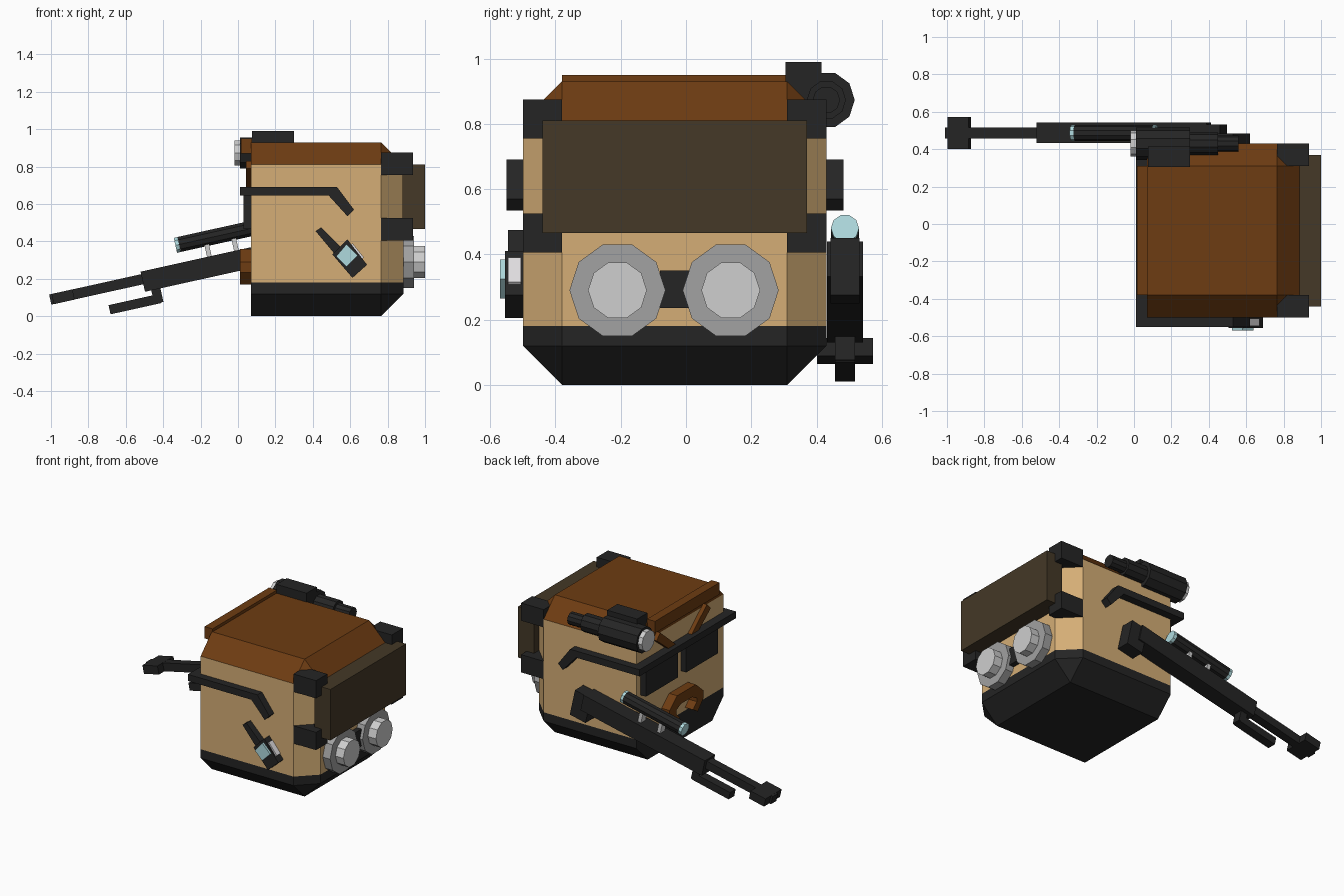
import bpy, bmesh, math
from mathutils import Matrix, Vector

if "Cube" in bpy.data.objects:
    bpy.data.objects.remove(bpy.data.objects["Cube"])


def mat(name, r, g, b):
    m = bpy.data.materials.new(name)
    m.diffuse_color = (r, g, b, 1)
    m.use_nodes = True
    m.node_tree.nodes["Principled BSDF"].inputs["Base Color"].default_value = m.diffuse_color
    return m


TAN = mat("tan canvas", .66, .42, .18)
BROWN = mat("brown leather", .155, .045, .006)
DARK = mat("dark brown", .058, .040, .020)
BLACK = mat("black", .018, .018, .018)
GREY = mat("mid grey", .36, .36, .36)
LIGHT = mat("light grey", .62, .62, .62)
TEAL = mat("pale teal glass", .43, .70, .73)
WHITE = mat("off white", .75, .73, .75)


def finish(name, bm, material):
    bmesh.ops.remove_doubles(bm, verts=bm.verts, dist=1e-5)
    bmesh.ops.recalc_face_normals(bm, faces=bm.faces)
    me = bpy.data.meshes.new(name)
    bm.to_mesh(me)
    bm.free()
    me.materials.append(material)
    ob = bpy.data.objects.new(name, me)
    bpy.context.collection.objects.link(ob)
    return ob


def loft(name, rings, material):
    bm = bmesh.new()
    vs = [[bm.verts.new(p) for p in r] for r in rings]
    n = len(vs[0])
    for a, b in zip(vs, vs[1:]):
        for i in range(n):
            j = (i + 1) % n
            bm.faces.new((a[i], a[j], b[j], b[i]))
    bm.faces.new(vs[0])
    bm.faces.new(vs[-1])
    bmesh.ops.dissolve_degenerate(bm, dist=1e-5, edges=bm.edges)
    return finish(name, bm, material)


def prism_x(name, pts, x0, x1, material):
    """Extrude a (y, z) profile along x."""
    return loft(name, [[(x, y, z) for y, z in pts] for x in (x0, x1)], material)


def prism_y(name, pts, y0, y1, material):
    """Extrude an (x, z) profile along y."""
    return loft(name, [[(x, y, z) for x, z in pts] for y in (y0, y1)], material)


def box(name, x0, x1, y0, y1, z0, z1, material):
    return prism_x(name, [(y0, z0), (y1, z0), (y1, z1), (y0, z1)], x0, x1, material)


def disc(r, y=0, z=0, n=10):
    return [(y + r * math.cos(2 * math.pi * i / n), z + r * math.sin(2 * math.pi * i / n))
            for i in range(n)]


# --- Body: box bevelled everywhere except its flat left side ---
def ring(z, inset=0):
    c = .12 - inset
    x1, y0, y1 = .885 - inset, -.5 + inset, .43 - inset
    return [(.07, y0, z), (x1 - c, y0, z), (x1, y0 + c, z),
            (x1, y1 - c, z), (x1 - c, y1, z), (.07, y1, z)]


loft("base", [ring(0, .12), ring(.12), ring(.18)], BLACK)
loft("body", [ring(.18), ring(.81)], TAN)
loft("roof", [ring(.81), ring(.93, .12)], BROWN)
box("roof_lip", .015, .075, -.38, .31, .87, .95, BROWN)

# --- Right side: roll, corner clamps, twin discs ---
box("side_roll", .88, 1, -.44, .37, .465, .81, DARK)
for z in (.405, .755):
    for y in (-.5, .31):
        box("corner_clamp", .765, .935, y, y + .12, z, z + .12, BLACK)
for y in (-.21, .137):
    prism_x("disc_outer", disc(.147, y, .29), .88, .94, GREY)
    prism_x("disc_inner", disc(.09, y, .29), .94, 1, LIGHT)
box("disc_link", .88, .92, -.08, .01, .235, .35, BLACK)

# --- Rail wrapping the left side, with bent ends ---
rail = [(.01, .645), (.485, .645), (.585, .535), (.62, .57), (.53, .69), (.01, .69)]
prism_y("front_rail", rail, -.55, -.5, BLACK)
prism_y("back_rail", rail, .43, .483, BLACK)
box("left_rail", .01, .07, -.5, .43, .645, .69, BLACK)

# --- Left side pouches, straps and handle ---
for y in (-.385, .045):
    box("pouch", .03, .07, y, y + .34, .465, .645, BLACK)
for s in (-1, 1):
    pts = [(-.035 + s * a, z) for a, z in ((.05, .66), (.10, .64), (.29, .79), (.25, .83))]
    prism_x("shoulder_strap", pts, .042, .075, BROWN)
half = [(.12, .17), (.18, .235), (.18, .29), (.10, .36)]
inner = [(.06, .29), (.11, .265), (.11, .24), (.07, .20)]
bm_pts = half + [(-a, z) for a, z in reversed(half)] \
    + [(-a, z) for a, z in reversed(inner)] + inner
prism_x("handle", [(y - .02, z) for y, z in bm_pts], .01, .07, BROWN)

# --- Front torch ---
prism_y("torch_stem", [(.415, .455), (.515, .335), (.55, .37), (.445, .475)], -.545, -.5, BLACK)
prism_y("torch_block", [(.505, .33), (.585, .41), (.69, .275), (.612, .205)], -.555, -.5, BLACK)
prism_y("torch_lens", [(.525, .32), (.58, .385), (.64, .325), (.58, .265)], -.57, -.555, TEAL)
prism_y("torch_tag", [(.605, .384), (.612, .39), (.672, .315), (.665, .307)], -.545, -.505, WHITE)

# --- Spyglass on the top back edge ---
for name, r, x0, x1, m in (("spyglass_cap", .07, -.02, .01, LIGHT),
                           ("spyglass_main", .087, .01, .30, BLACK),
                           ("spyglass_mid", .06, .30, .45, BLACK),
                           ("spyglass_end", .042, .45, .56, BLACK)):
    prism_x(name, disc(r, .43, .873), x0, x1, m)
box("spyglass_mount", .075, .30, .305, .415, .89, .99, BLACK)

# --- Long gun slung on the back, tilted about y ---
TILT = Matrix.Rotation(math.radians(-12.5), 4, 'Y')


def tilted(name, x, z, length, profile, material):
    ob = prism_x(name, profile, -length / 2, length / 2, material)
    ob.data.transform(Matrix.Translation(Vector((x, .487, z))) @ TILT)


def rect(w, h):
    return [(-w / 2, -h / 2), (w / 2, -h / 2), (w / 2, h / 2), (-w / 2, h / 2)]


tilted("gun_body", -.055, .285, .93, rect(.11, .11), BLACK)
tilted("gun_barrel", -.75, .145, .52, rect(.058, .055), BLACK)
tilted("gun_muzzle", -.935, .104, .115, rect(.172, .056), BLACK)
tilted("gun_stock", .42, .35, .12, rect(.09, .18), BLACK)
tilted("gun_grip", -.55, .065, .28, rect(.06, .05), BLACK)
tilted("gun_grip_post", -.435, .125, .05, rect(.06, .11), BLACK)
tilted("gun_sight", -.105, .43, .43, disc(.043), BLACK)
for x, z in ((-.325, .381), (.112, .478)):
    tilted("gun_sight_lens", x, z, .02, disc(.043), TEAL)
for x, z in ((-.16, .35), (-.015, .38)):
    tilted("gun_sight_mount", x, z, .025, rect(.05, .10), LIGHT)
